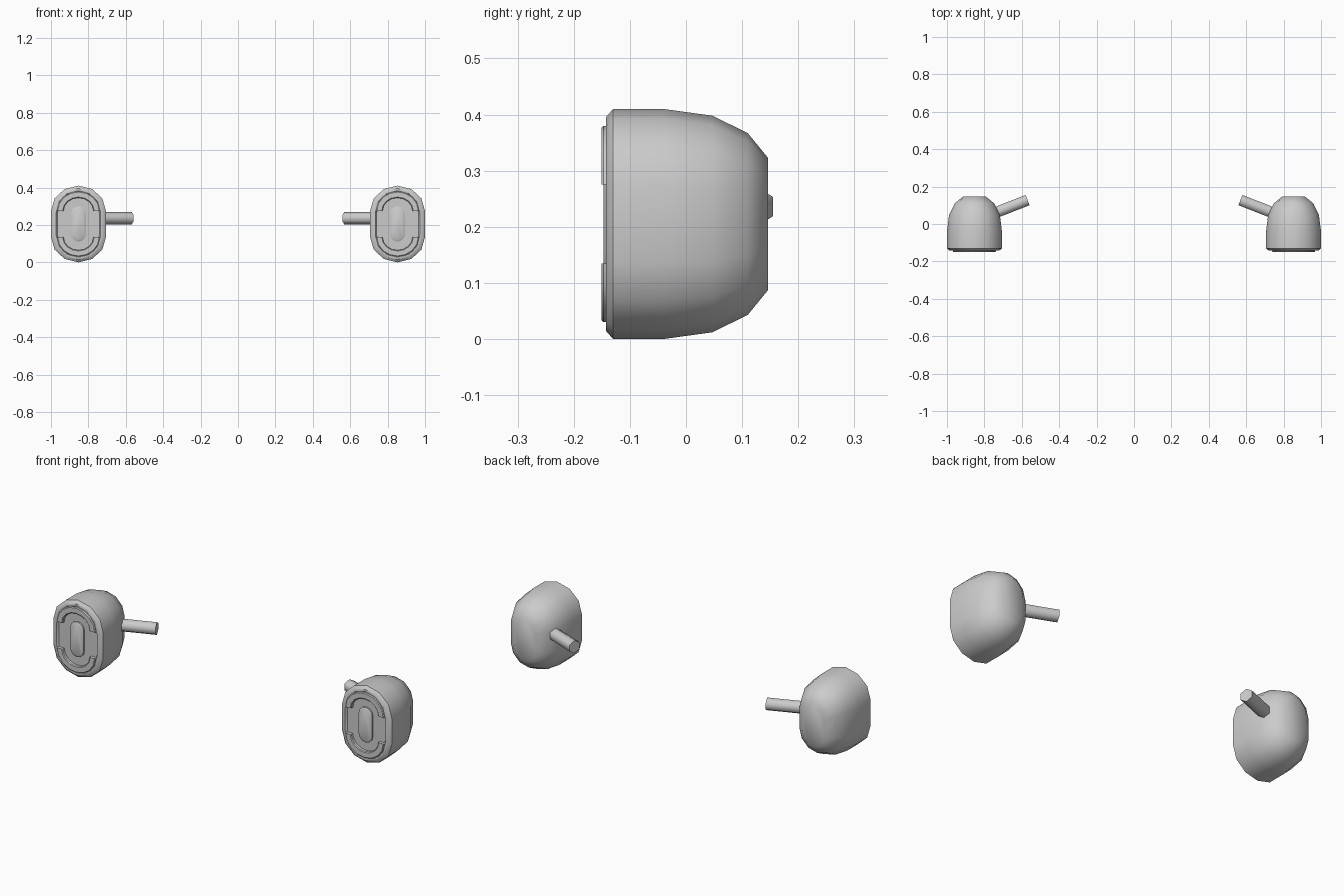
import bpy, bmesh, math
from mathutils import Vector

cube = bpy.data.objects.get("Cube")
if cube:
    bpy.data.objects.remove(cube, do_unlink=True)

grey = bpy.data.materials.new("plain_grey")
grey.use_nodes = True
GREY = (0.6, 0.6, 0.6, 1)
grey.diffuse_color = GREY
grey.node_tree.nodes["Principled BSDF"].inputs["Base Color"].default_value = GREY

POD_X, POD_Z = 0.853, 0.205


def oval(y, hw, hh, straight=0.34, steps=6):
    """Closed oval ring: two half ellipses joined by short upright sides."""
    s = hh * straight
    pts = []
    for sign in (1, -1):
        for i in range(steps + 1):
            a = math.pi * i / steps
            pts.append((sign * hw * math.cos(a), y, sign * (s + (hh - s) * math.sin(a))))
    return pts


def finish(bm, name, location, angle):
    bmesh.ops.recalc_face_normals(bm, faces=bm.faces)
    mesh = bpy.data.meshes.new(name)
    bm.to_mesh(mesh)
    bm.free()
    mesh.materials.append(grey)
    obj = bpy.data.objects.new(name, mesh)
    obj.location = location
    bpy.context.collection.objects.link(obj)
    bpy.ops.object.select_all(action='DESELECT')
    obj.select_set(True)
    bpy.context.view_layer.objects.active = obj
    bpy.ops.object.shade_smooth_by_angle(angle=math.radians(angle))
    return obj


def loft(name, rings, location, angle=30):
    """Skin a list of point rings and cap both ends."""
    bm = bmesh.new()
    loops = [[bm.verts.new(p) for p in ring] for ring in rings]
    n = len(loops[0])
    for a, b in zip(loops, loops[1:]):
        for i in range(n):
            j = (i + 1) % n
            bm.faces.new((a[i], a[j], b[j], b[i]))
    bm.faces.new(loops[0])
    bm.faces.new(loops[-1])
    return finish(bm, name, location, angle)


def arc_bar(name, sign, location):
    """Raised half-oval bar, swept with a chamfered section."""
    section = [(0, -0.125), (0, -0.147), (0.12, -0.151),
               (0.88, -0.151), (1, -0.147), (1, -0.125)]
    rings = []
    for i in range(9):
        a = math.pi * i / 8
        rings.append([((0.115 - 0.035 * t) * math.cos(a), y,
                       sign * (0.07 + (0.105 - 0.035 * t) * math.sin(a)))
                      for t, y in section])
    return loft(name, rings, location)


def rod(name, side):
    """Six-sided arm slanting inward and back from the pod."""
    start = Vector((side * 0.78, 0.045, 0.236))
    end = Vector((side * 0.569, 0.128, 0.236))
    axis = (end - start).normalized()
    up = Vector((0, 0, 1))
    across = axis.cross(up)
    rings = [[c + 0.034 * (up * math.cos(k * math.pi / 3) + across * math.sin(k * math.pi / 3))
              for k in range(6)] for c in (start, end)]
    return loft(name, rings, (0, 0, 0), 65)


# Pod shell: recessed face, rim, chamfer, straight wall, domed back
shell = [(-0.134, 0.112, 0.171), (-0.143, 0.119, 0.178), (-0.143, 0.132, 0.190),
         (-0.130, 0.147, 0.205), (-0.040, 0.147, 0.205), (0.047, 0.136, 0.193),
         (0.110, 0.106, 0.162), (0.146, 0.062, 0.118)]
# Central raised pill with a softened edge
pill = [(-0.125, 0.040, 0.094), (-0.142, 0.040, 0.094), (-0.147, 0.031, 0.085)]

for side, label in ((1, "left"), (-1, "right")):
    place = (side * POD_X, 0, POD_Z)
    loft(label + "_pod", [oval(*r) for r in shell], place, 40)
    loft(label + "_centre_pill", [oval(*r, straight=0.58) for r in pill], place, 40)
    arc_bar(label + "_upper_arc", 1, place)
    arc_bar(label + "_lower_arc", -1, place)
    rod(label + "_arm", side)
